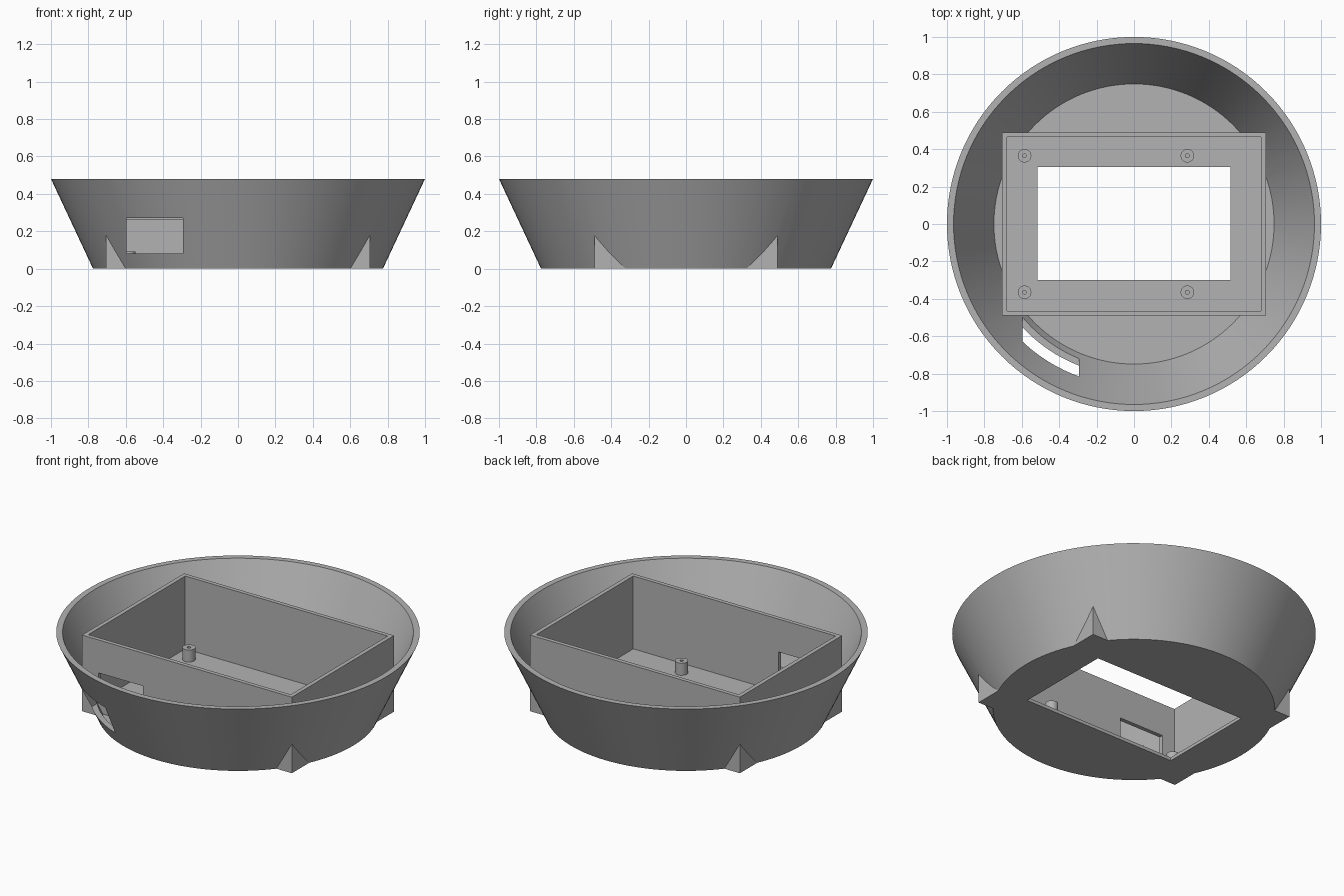
import bpy, bmesh, math
from mathutils import Matrix, Vector

if "Cube" in bpy.data.objects:
    bpy.data.objects.remove(bpy.data.objects["Cube"], do_unlink=True)

grey = bpy.data.materials.new("plain grey")
grey.use_nodes = True
GREY = (0.45, 0.45, 0.45, 1)
grey.diffuse_color = GREY
grey.node_tree.nodes["Principled BSDF"].inputs["Base Color"].default_value = GREY


def add_object(name, bm):
    bmesh.ops.recalc_face_normals(bm, faces=bm.faces)
    mesh = bpy.data.meshes.new(name)
    bm.to_mesh(mesh)
    bm.free()
    mesh.materials.append(grey)
    obj = bpy.data.objects.new(name, mesh)
    bpy.context.collection.objects.link(obj)
    return obj


def box(name, low, high):
    low, high = Vector(low), Vector(high)
    bm = bmesh.new()
    bmesh.ops.create_cube(bm, size=1, matrix=Matrix.Translation((low + high) / 2)
                          @ Matrix.Diagonal((high - low).to_4d()))
    return add_object(name, bm)


def lathe(name, profile, steps, location=(0, 0, 0)):
    """Revolve an (r, z) profile that starts and ends on the axis."""
    bm = bmesh.new()
    rings = []
    for r, z in profile:
        count = steps if r else 1
        rings.append([bm.verts.new((r * math.cos(math.tau * i / steps),
                                    r * math.sin(math.tau * i / steps), z))
                      for i in range(count)])
    for a, b in zip(rings, rings[1:]):
        if len(a) == 1:
            bm.faces.new(b)
        elif len(b) == 1:
            bm.faces.new(a)
        else:
            for i in range(steps):
                j = (i + 1) % steps
                bm.faces.new((a[i], a[j], b[j], b[i]))
    obj = add_object(name, bm)
    obj.location = location
    return obj


def select(obj):
    bpy.ops.object.select_all(action='DESELECT')
    obj.select_set(True)
    bpy.context.view_layer.objects.active = obj


def combine(target, tool, operation):
    mod = target.modifiers.new(operation.lower(), 'BOOLEAN')
    mod.operation = operation
    mod.solver = 'EXACT'
    mod.object = tool
    select(target)
    bpy.ops.object.modifier_apply(modifier=mod.name)
    bpy.data.objects.remove(tool, do_unlink=True)


FLOOR = 0.02

# Flared round bowl with a thin wall and flat floor
bowl = lathe("bowl_housing", [(0, 0), (0.775, 0), (1, 0.48), (0.965, 0.48),
                              (0.749, FLOOR), (0, FLOOR)], 128)

# Rectangular tray whose corners poke through the bowl
combine(bowl, box("tray_block", (-0.705, -0.49, 0), (0.705, 0.49, 0.462)), 'UNION')
combine(bowl, box("tray_cavity", (-0.68, -0.465, FLOOR), (0.68, 0.465, 0.6)), 'DIFFERENCE')

# Display opening in the floor
combine(bowl, box("floor_opening", (-0.515, -0.3, -0.1), (0.515, 0.305, 0.1)), 'DIFFERENCE')

# Connector slot through the bowl wall and the tray wall
combine(bowl, box("bowl_slot", (-0.595, -1.1, 0.08), (-0.295, -0.52, 0.27)), 'DIFFERENCE')
combine(bowl, box("tray_slot", (-0.595, -0.53, 0.08), (-0.295, -0.44, 0.262)), 'DIFFERENCE')

# Four mounting posts with blind screw holes
posts = [lathe("mounting_post", [(0, 0.01), (0.036, 0.01), (0.036, 0.093),
                                 (0.01, 0.093), (0.01, 0.04), (0, 0.04)], 32, (x, y, 0))
         for x in (-0.585, 0.285) for y in (-0.365, 0.365)]

# Smooth round walls, sharp edges
for obj in [bowl] + posts:
    select(obj)
    bpy.ops.object.shade_smooth_by_angle(angle=math.radians(20))
